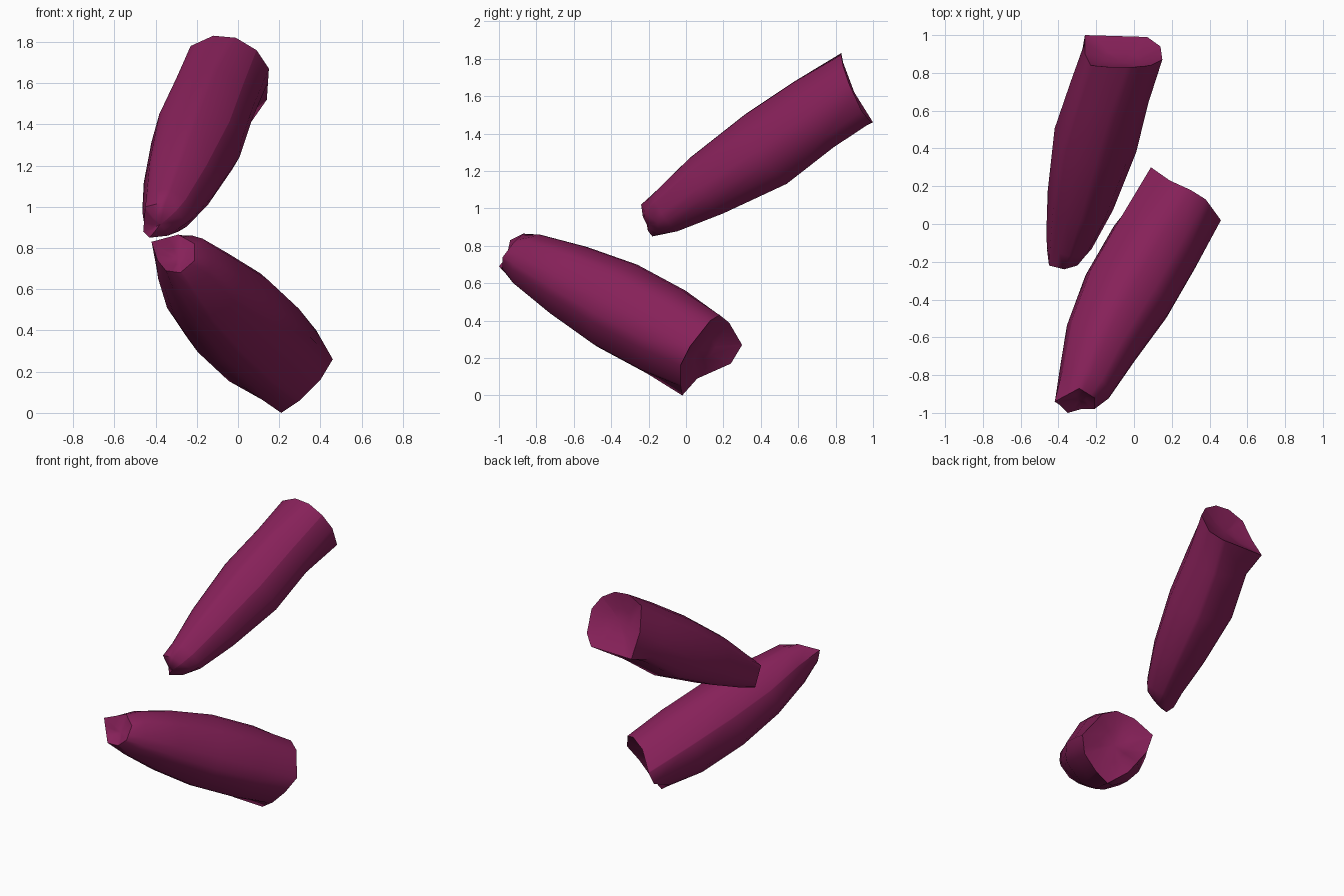
import bpy, bmesh, math
from mathutils import Vector

if "Cube" in bpy.data.objects:
    bpy.data.objects.remove(bpy.data.objects["Cube"])

mat = bpy.data.materials.new("plum")
mat.diffuse_color = (0.24, 0.015, 0.1, 1)
mat.use_nodes = True
mat.node_tree.nodes["Principled BSDF"].inputs["Base Color"].default_value = mat.diffuse_color


def make_pod(name, small_end, rings, big_end, dent_small, dent_big):
    """Loft a tapered body: irregular small rim, round rings, irregular big rim."""
    small = [Vector(p) for p in small_end]
    big = [Vector(p) for p in big_end]
    mean = lambda pts: sum(pts, Vector()) / len(pts)
    c0, c1 = mean(small), mean(big)
    axis = (c1 - c0).normalized()
    u = axis.cross(Vector((0, 0, 1))).normalized()
    w = u.cross(axis)

    def angle(p, c):
        return math.atan2((p - c).dot(w), (p - c).dot(u)) % math.tau

    def resample(pts, c, angles):
        # point of the closed rim that lies at each angle around its centre
        s = sorted(((angle(p, c), p) for p in pts), key=lambda q: q[0])
        s = [(s[-1][0] - math.tau, s[-1][1])] + s + [(s[0][0] + math.tau, s[0][1])]
        out = []
        for a in angles:
            for (a0, p0), (a1, p1) in zip(s, s[1:]):
                if a0 <= a <= a1:
                    d = u * -math.sin(a) + w * math.cos(a)
                    k0, k1 = (p0 - c).dot(d), (p1 - c).dot(d)
                    t = k0 / (k0 - k1) if abs(k0 - k1) > 1e-9 else 0
                    out.append(p0.lerp(p1, min(max(t, 0), 1)))
                    break
        return out

    # every rim corner gets its own column of faces
    angles = []
    for a in sorted([angle(p, c1) for p in big] + [angle(p, c0) for p in small]):
        if not angles or a - angles[-1] > 1e-4:
            angles.append(a)
    loops = [resample(small, c0, angles)]
    for x, y, z, r in rings:
        loops.append([Vector((x, y, z)) + r * (u * math.cos(a) + w * math.sin(a)) for a in angles])
    loops.append(resample(big, c1, angles))

    bm = bmesh.new()
    vs = [[bm.verts.new(p) for p in loop] for loop in loops]
    n = len(angles)
    for a, b in zip(vs, vs[1:]):
        for i in range(n):
            j = (i + 1) % n
            bm.faces.new((a[i], a[j], b[j], b[i]))
    # dished or domed end caps
    for rim, c, dent in ((vs[0], c0, dent_small), (vs[-1], c1, dent_big)):
        hub = bm.verts.new(c + axis * dent)
        inner = [bm.verts.new(v.co.lerp(hub.co, 0.55) + axis * dent * 0.3) for v in rim]
        for i in range(n):
            j = (i + 1) % n
            bm.faces.new((rim[i], rim[j], inner[j], inner[i]))
            bm.faces.new((inner[i], inner[j], hub))
    bmesh.ops.recalc_face_normals(bm, faces=bm.faces)
    me = bpy.data.meshes.new(name)
    bm.to_mesh(me)
    bm.free()
    ob = bpy.data.objects.new(name, me)
    bpy.context.collection.objects.link(ob)
    me.materials.append(mat)
    bpy.ops.object.select_all(action='DESELECT')
    ob.select_set(True)
    bpy.context.view_layer.objects.active = ob
    bpy.ops.object.shade_smooth_by_angle(angle=math.radians(50))


# Upper body, rising towards the back
make_pod(
    "upper_segment",
    [(-.46, -.14, .88), (-.45, -.22, 1.0), (-.37, -.24, 1.02), (-.30, -.22, .98),
     (-.25, -.15, .92), (-.34, -.15, .86), (-.43, -.18, .85)],
    [(-.345, -.10, .98, .125), (-.285, .12, 1.12, .18),
     (-.205, .44, 1.315, .225), (-.13, .695, 1.5, .213)],
    [(-.26, 1.0, 1.46), (-.26, .90, 1.62), (-.23, .84, 1.78), (-.12, .83, 1.83),
     (-.01, .83, 1.82), (.09, .84, 1.76), (.15, .87, 1.67), (.14, .94, 1.52), (.07, .99, 1.46)],
    -.03, -.05)

# Lower body, dropping towards the back
make_pod(
    "lower_segment",
    [(-.42, -.94, .83), (-.29, -.87, .865), (-.21, -.92, .82), (-.21, -.98, .74),
     (-.28, -.98, .68), (-.35, -1.0, .69), (-.39, -.96, .74)],
    [(-.26, -.845, .725, .15), (-.17, -.62, .61, .205),
     (-.035, -.37, .48, .245), (.115, -.11, .34, .245)],
    [(.09, .30, .27), (.19, .23, .39), (.30, .18, .43), (.38, .13, .40), (.46, .02, .26),
     (.40, -.03, .16), (.30, -.03, .06), (.21, -.02, .0), (.10, .06, .09), (.09, .24, .17)],
    .03, -.05)
